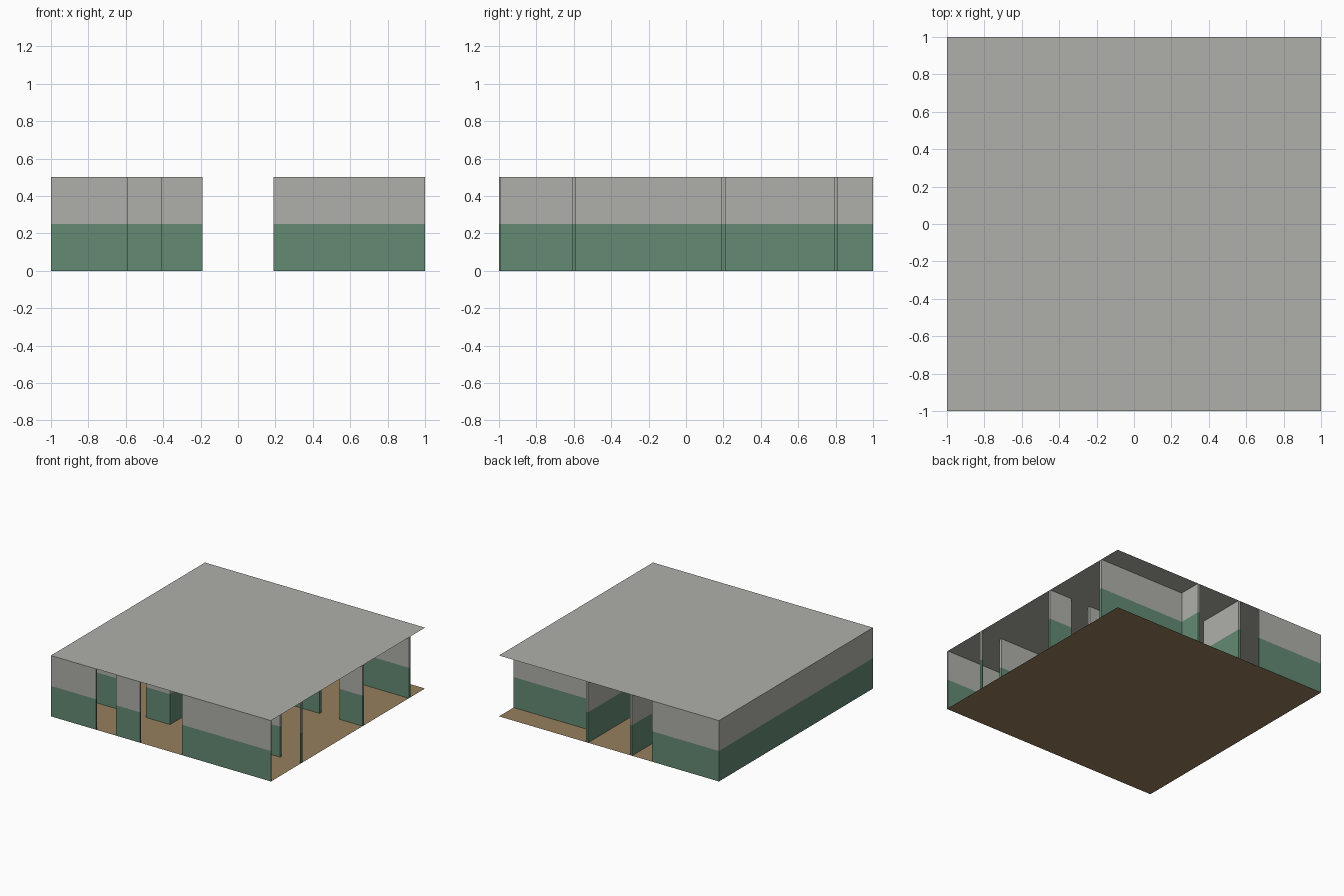
import bpy
import bmesh
from mathutils import Matrix, Vector

cube = bpy.data.objects.get("Cube")
if cube:
    bpy.data.objects.remove(cube, do_unlink=True)

HEIGHT = 0.5      # storey height
DADO = 0.25       # top of the green paint
HALF = 0.01       # half thickness of a wall


def material(name, rgb):
    mat = bpy.data.materials.new(name)
    mat.use_nodes = True
    colour = (*rgb, 1)
    mat.diffuse_color = colour
    mat.node_tree.nodes["Principled BSDF"].inputs["Base Color"].default_value = colour
    return mat


grey = material("warm_grey", (0.43, 0.43, 0.40))
green = material("dado_green", (0.125, 0.255, 0.17))
tan = material("floor_tan", (0.31, 0.215, 0.11))


def add_object(name, bm, mats):
    mesh = bpy.data.meshes.new(name)
    bm.to_mesh(mesh)
    bm.free()
    for mat in mats:
        mesh.materials.append(mat)
    obj = bpy.data.objects.new(name, mesh)
    bpy.context.collection.objects.link(obj)


def slab(name, z, mat):
    bm = bmesh.new()
    bmesh.ops.create_grid(bm, x_segments=1, y_segments=1, size=1,
                          matrix=Matrix.Translation((0, 0, z)))
    add_object(name, bm, [mat])


def wall(name, axis, at, spans):
    """Wall along an axis, one uncapped box per span, split into two paint bands."""
    bm = bmesh.new()
    low, high = max(at - HALF, -1), min(at + HALF, 1)
    for start, end in spans:
        x, y = ((start, end), (low, high))[::1 if axis == "x" else -1]
        centre = Vector((sum(x) / 2, sum(y) / 2, HEIGHT / 2))
        size = Vector((x[1] - x[0], y[1] - y[0], HEIGHT, 1))
        bmesh.ops.create_cube(bm, size=1,
                              matrix=Matrix.Translation(centre) @ Matrix.Diagonal(size))
    # floor and roof close the ends
    caps = [f for f in bm.faces if abs(f.normal.z) > 0.5]
    bmesh.ops.delete(bm, geom=caps, context="FACES_ONLY")
    bmesh.ops.bisect_plane(bm, geom=bm.verts[:] + bm.edges[:] + bm.faces[:],
                           plane_co=(0, 0, DADO), plane_no=(0, 0, 1))
    for face in bm.faces:
        face.material_index = int(face.calc_center_median().z < DADO)
    add_object(name, bm, [grey, green])


# Floor and flat roof
slab("floor", 0, tan)
slab("roof", HEIGHT, grey)

# Outer walls; the +x side is open
wall("front_wall", "x", -1, [(-1, -0.59), (-0.41, -0.19), (0.19, 1)])
wall("back_wall", "x", 1, [(-1, -0.39)])
wall("side_wall", "y", -1, [(-1, 1)])

# Corridor walls
wall("corridor_wall_right", "y", -0.2, [(-0.61, 0.41), (0.59, 1)])
wall("corridor_wall_left", "y", 0.2, [(-0.61, 1)])

# Cross partitions with doorways
wall("lobby_partition_right", "x", -0.6, [(-1, -0.59), (-0.41, -0.2)])
wall("lobby_partition_left", "x", -0.6, [(0.2, 0.81), (0.99, 1)])
wall("room_partition_right", "x", 0.2, [(-1, -0.2)])
wall("room_partition_left", "x", 0.2, [(0.2, 0.61), (0.79, 1)])
wall("porch_wall", "x", 0.8, [(0.2, 1)])
